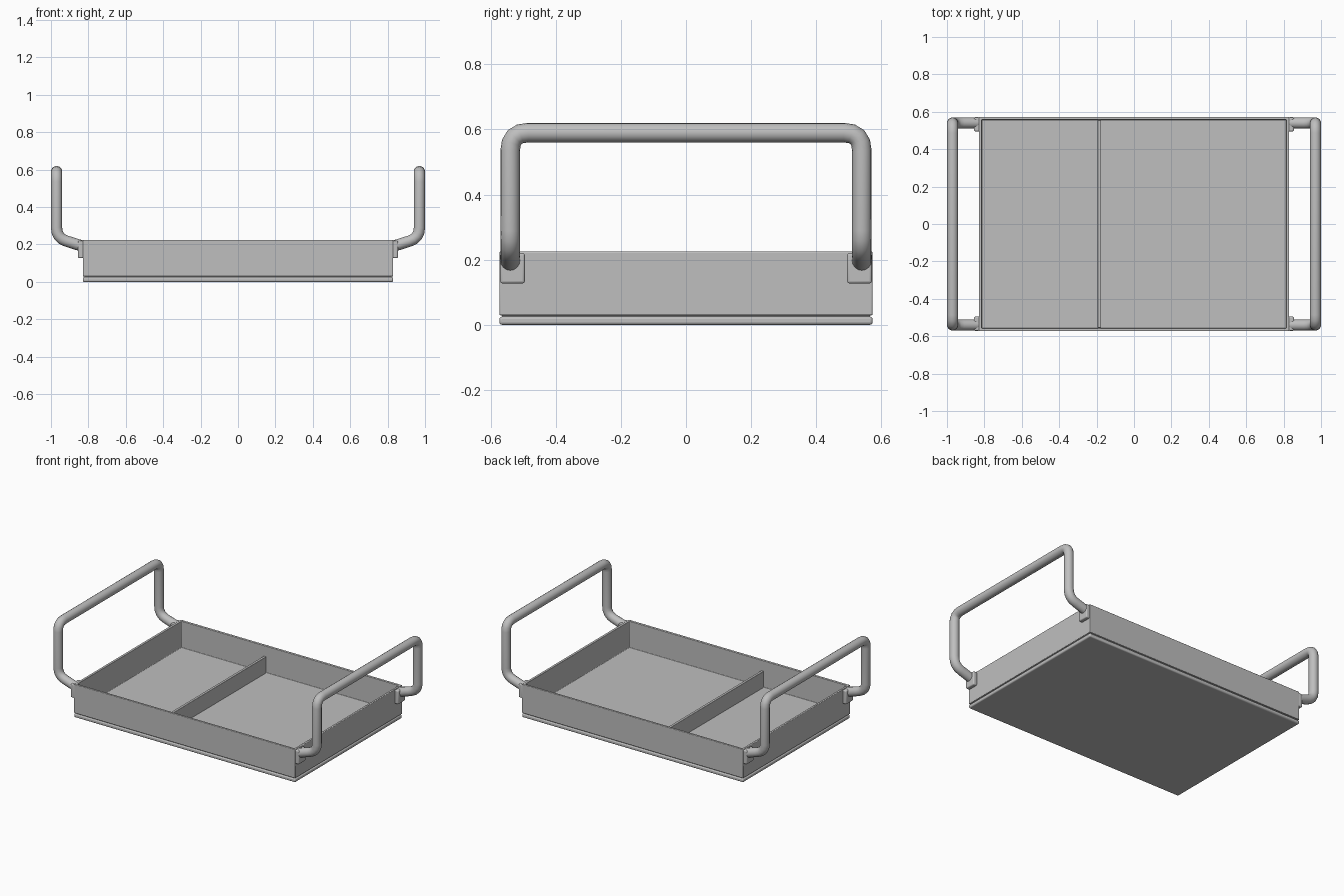
import bpy, bmesh, math
from mathutils import Vector

cube = bpy.data.objects.get("Cube")
if cube:
    bpy.data.objects.remove(cube, do_unlink=True)

grey = bpy.data.materials.new("grey_metal")
grey.use_nodes = True
grey.diffuse_color = (0.52, 0.52, 0.52, 1)
grey.node_tree.nodes["Principled BSDF"].inputs["Base Color"].default_value = grey.diffuse_color


def finish(obj):
    obj.data.materials.append(grey)
    bpy.ops.object.select_all(action='DESELECT')
    obj.select_set(True)
    bpy.context.view_layer.objects.active = obj
    bpy.ops.object.shade_smooth_by_angle(angle=math.radians(35))


def box(name, low, high, bevel=0.0, wall=0.0, floor=0.0):
    """Bevelled box; with a wall thickness it becomes an open tray."""
    low, high = Vector(low), Vector(high)
    bm = bmesh.new()
    bmesh.ops.create_cube(bm, size=1)
    for v in bm.verts:
        v.co = (low + high) / 2 + v.co * (high - low)
    if wall:
        top = max(bm.faces, key=lambda f: f.calc_center_median().z)
        bmesh.ops.inset_region(bm, faces=[top], thickness=wall)
        rim = list(top.edges)
        hole = bmesh.ops.extrude_face_region(bm, geom=[top])
        bmesh.ops.delete(bm, geom=[top], context='FACES_ONLY')
        for v in hole["geom"]:
            if isinstance(v, bmesh.types.BMVert):
                v.co.z = floor
    bmesh.ops.recalc_face_normals(bm, faces=bm.faces)
    mesh = bpy.data.meshes.new(name)
    bm.to_mesh(mesh)
    bm.free()
    obj = bpy.data.objects.new(name, mesh)
    bpy.context.collection.objects.link(obj)
    finish(obj)
    if bevel:
        mod = obj.modifiers.new("soft_edges", 'BEVEL')
        mod.width = bevel
        mod.segments = 3
    return obj


def rounded_path(points, radius, steps=4):
    """Replace each inner corner of a polyline with an arc-like bend."""
    pts = [Vector(p) for p in points]
    path = [pts[0]]
    for a, b, c in zip(pts, pts[1:], pts[2:]):
        start = b + (a - b).normalized() * radius
        end = b + (c - b).normalized() * radius
        for i in range(steps + 1):
            t = i / steps
            path.append(start * (1 - t) ** 2 + b * 2 * t * (1 - t) + end * t ** 2)
    return path + [pts[-1]]


def tube(name, path, radius):
    curve = bpy.data.curves.new(name, 'CURVE')
    curve.dimensions = '3D'
    curve.bevel_depth = radius
    curve.bevel_resolution = 6
    curve.use_fill_caps = True
    spline = curve.splines.new('POLY')
    spline.points.add(len(path) - 1)
    for point, co in zip(spline.points, path):
        point.co = (*co, 1)
    obj = bpy.data.objects.new(name, curve)
    bpy.context.collection.objects.link(obj)
    bpy.ops.object.select_all(action='DESELECT')
    obj.select_set(True)
    bpy.context.view_layer.objects.active = obj
    bpy.ops.object.convert(target='MESH')
    finish(bpy.context.object)


# Base plate, recessed seam and open tray
box("base_plate", (-0.83, -0.573, 0), (0.83, 0.573, 0.025), bevel=0.008)
box("base_seam", (-0.822, -0.565, 0.01), (0.822, 0.565, 0.04))
box("tray", (-0.83, -0.573, 0.029), (0.83, 0.573, 0.225), bevel=0.004, wall=0.022, floor=0.045)

# Divider across the tray
box("divider", (-0.194, -0.555, 0.04), (-0.176, 0.555, 0.155), bevel=0.003)

# Handles and their mounting brackets
for side, s in (("left", 1), ("right", -1)):
    half = [(0.835 * s, 0.54, 0.192), (0.97 * s, 0.54, 0.235), (0.97 * s, 0.54, 0.59)]
    points = half + [(x, -y, z) for x, y, z in reversed(half)]
    tube(side + "_handle", rounded_path(points, 0.055), 0.03)
    for end, e in (("back", 1), ("front", -1)):
        xs, ys = sorted((0.825 * s, 0.855 * s)), sorted((0.495 * e, 0.571 * e))
        box(f"{side}_{end}_bracket", (xs[0], ys[0], 0.127), (xs[1], ys[1], 0.22), bevel=0.007)
